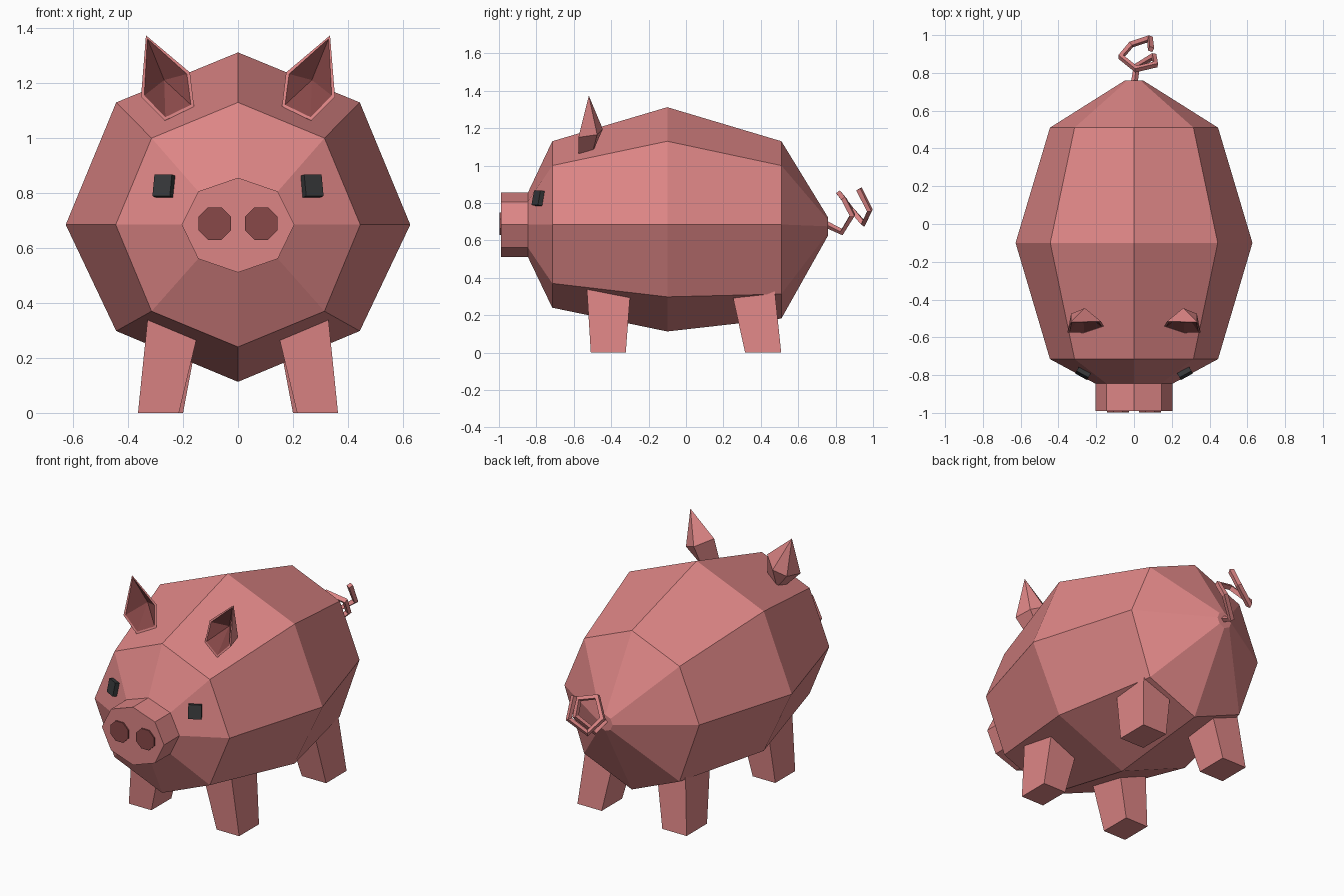
import bpy, bmesh, math
from mathutils import Vector, Matrix

if "Cube" in bpy.data.objects:
    bpy.data.objects.remove(bpy.data.objects["Cube"])


def material(name, rgb):
    m = bpy.data.materials.new(name)
    m.diffuse_color = (*rgb, 1)
    m.use_nodes = True
    m.node_tree.nodes["Principled BSDF"].inputs["Base Color"].default_value = m.diffuse_color
    return m


PINK = material("pink skin", (0.72, 0.235, 0.235))
DARK = material("dark pink", (0.25, 0.066, 0.066))
BLACK = material("eye black", (0.038, 0.04, 0.042))


def finish(name, bm, *mats):
    bmesh.ops.recalc_face_normals(bm, faces=bm.faces[:])
    me = bpy.data.meshes.new(name)
    bm.to_mesh(me)
    bm.free()
    for m in mats:
        me.materials.append(m)
    ob = bpy.data.objects.new(name, me)
    bpy.context.collection.objects.link(ob)
    return ob


def loft(name, rings, mat):
    """Skin a list of equally sized rings and cap both ends."""
    bm = bmesh.new()
    loops = [[bm.verts.new(p) for p in r] for r in rings]
    n = len(loops[0])
    for a, b in zip(loops, loops[1:]):
        for i in range(n):
            j = (i + 1) % n
            bm.faces.new((a[i], a[j], b[j], b[i]))
    bm.faces.new(loops[0])
    bm.faces.new(loops[-1])
    return finish(name, bm, mat)


def octagon(y, w, zs):
    """Eight-sided body section: half width and five heights, top to bottom."""
    d = w * 0.707
    half = list(zip((0, d, w, d, 0), zs))
    return [(x, y, z) for x, z in half] + [(-x, y, z) for x, z in half[3:0:-1]]


# Body and snout
snout_z = (0.856, 0.806, 0.685, 0.561, 0.511)
loft("body", [
    octagon(-0.845, 0.205, snout_z),
    octagon(-0.715, 0.445, (1.13, 1.0, 0.685, 0.37, 0.24)),
    octagon(-0.10, 0.627, (1.312, 1.13, 0.685, 0.298, 0.113)),
    octagon(0.51, 0.445, (1.13, 1.0, 0.685, 0.313, 0.182)),
    octagon(0.76, 0.048, (0.722, 0.708, 0.675, 0.641, 0.627)),
], PINK)
loft("snout", [octagon(-0.99, 0.205, snout_z), octagon(-0.84, 0.205, snout_z)], PINK)


# Legs: tapered boxes running up into the body
def leg(name, s, bottom, top):
    rings = []
    for z, (x0, x1, y0, y1) in ((0, bottom), (0.45, top)):
        rings.append([(s * x0, y0, z), (s * x1, y0, z), (s * x1, y1, z), (s * x0, y1, z)])
    loft(name, rings, PINK)


# Ear: hollow cone with a five-sided opening
def ear(name, s):
    front = [(0.335, 1.374), (0.353, 1.151), (0.266, 1.064), (0.16, 1.115), (0.175, 1.239)]
    pts = [(x, -0.575 - 0.22 * (x - 0.353) + 0.23 * (z - 1.151), z) for x, z in front]
    pts += [(0.333, -0.475, 1.165), (0.26, -0.445, 1.195), (0.25, -0.5, 1.07)]
    bm = bmesh.new()
    v = [bm.verts.new((s * x, y, z)) for x, y, z in pts]
    for f in ((0, 5, 1), (0, 6, 5), (0, 4, 6), (1, 5, 7, 2), (5, 6, 7), (6, 4, 3, 7), (7, 3, 2)):
        bm.faces.new([v[i] for i in f])
    opening = bm.faces.new(v[:5])
    bmesh.ops.recalc_face_normals(bm, faces=bm.faces[:])
    bmesh.ops.inset_region(bm, faces=[opening], thickness=0.013)
    hollow = bmesh.ops.poke(bm, faces=[opening])
    hollow["verts"][0].co.y += 0.075
    for f in hollow["faces"]:
        f.material_index = 1
    finish(name, bm, PINK, DARK)


# Eye: small block lying on the sloping cheek
def eye(name, s):
    n = Vector((s * 0.469, -0.862, 0.194)).normalized()
    u = Vector((0, 0, 1)).cross(n).normalized()
    w = n.cross(u)
    m = Matrix((u, w, n)).transposed().to_4x4()
    m.translation = Vector((s * 0.268, -0.787, 0.825))
    bm = bmesh.new()
    bmesh.ops.create_cube(bm, size=1, matrix=m @ Matrix.Diagonal((0.072, 0.08, 0.035, 1)))
    finish(name, bm, BLACK)


# Nostril: thin eight-sided plate
def nostril(name, s):
    ang = [math.radians(22.5 + 45 * i) for i in range(8)]
    loft(name, [[(s * 0.085 + 0.064 * math.cos(a), y, 0.689 + 0.064 * math.sin(a)) for a in ang]
                for y in (-0.998, -0.989)], DARK)


for s, side in ((1, "right"), (-1, "left")):
    leg("front_leg_" + side, s, (0.215, 0.364, -0.509, -0.322), (0.108, 0.318, -0.537, -0.288))
    leg("back_leg_" + side, s, (0.2, 0.36, 0.316, 0.509), (0.115, 0.318, 0.217, 0.462))
    ear("ear_" + side, s)
    eye("eye_" + side, s)
    nostril("nostril_" + side, s)

# Curly tail: angular tube
path = [(0, 0.74, 0.69), (0.015, 0.835, 0.645), (0.105, 0.89, 0.735), (0.115, 0.845, 0.82),
        (0.01, 0.82, 0.85), (-0.07, 0.885, 0.765), (-0.015, 0.95, 0.69),
        (0.085, 0.983, 0.76), (0.09, 0.925, 0.875)]
cu = bpy.data.curves.new("tail", "CURVE")
cu.dimensions = "3D"
cu.bevel_depth = 0.018
cu.bevel_resolution = 0
cu.use_fill_caps = True
sp = cu.splines.new("POLY")
sp.points.add(len(path) - 1)
for p, co in zip(sp.points, path):
    p.co = (*co, 1)
sp.use_smooth = False
cu.materials.append(PINK)
bpy.context.collection.objects.link(bpy.data.objects.new("tail", cu))
